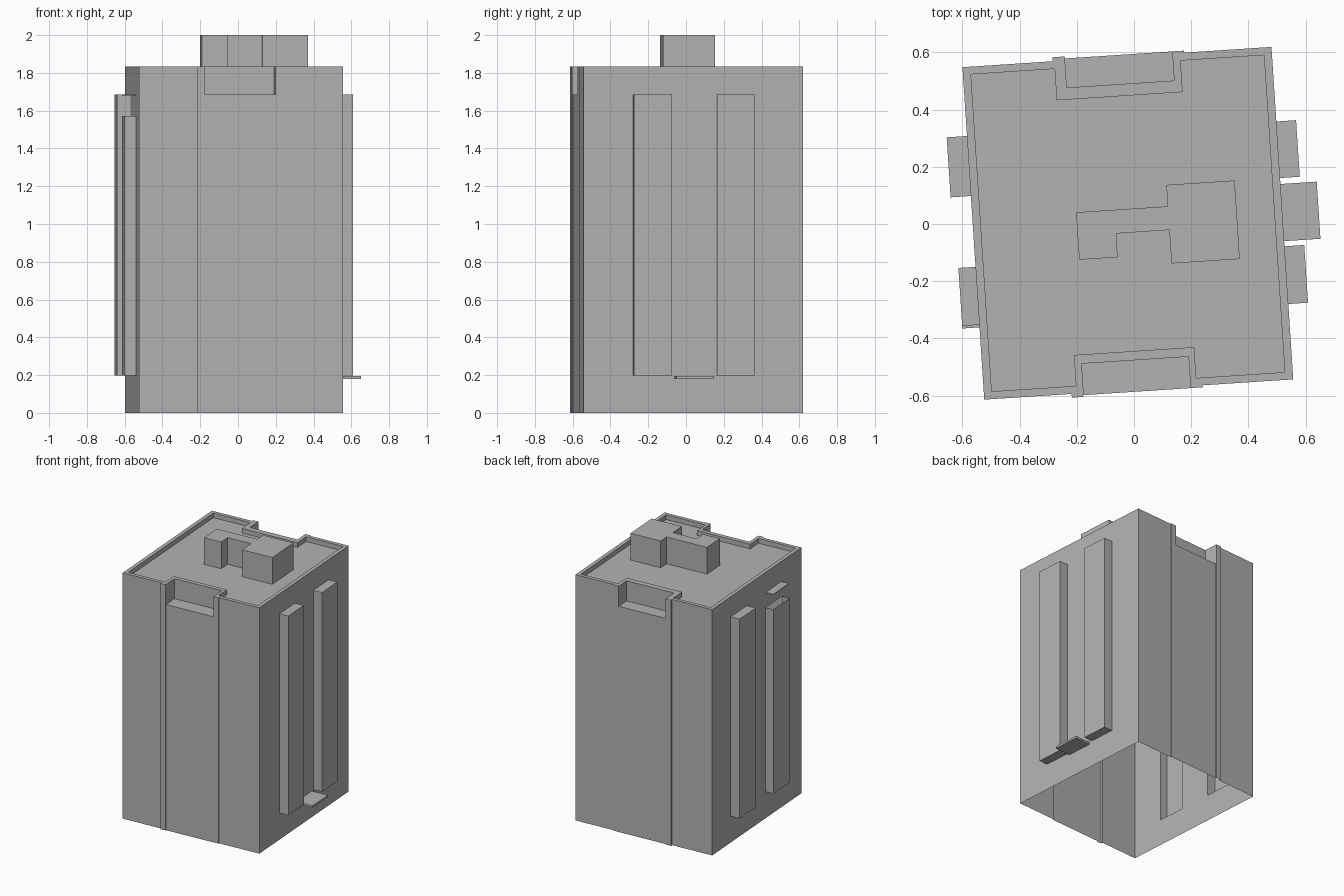
import bpy
import bmesh
from math import radians

if "Cube" in bpy.data.objects:
    bpy.data.objects.remove(bpy.data.objects["Cube"], do_unlink=True)

GREY = (0.45, 0.45, 0.45, 1)
grey = bpy.data.materials.new("plain grey")
grey.use_nodes = True
grey.diffuse_color = GREY
grey.node_tree.nodes["Principled BSDF"].inputs["Base Color"].default_value = GREY

HALF_W, HALF_D = 0.541, 0.582
PARAPET, ROOF, LEDGE = 1.835, 1.80, 1.685


def prism(name, outline, z0, z1):
    """Extrude a plan outline, turned to the building's slight angle."""
    bm = bmesh.new()
    base = bm.faces.new([bm.verts.new((x, y, z0)) for x, y in outline])
    top = bmesh.ops.extrude_face_region(bm, geom=[base])["geom"]
    for v in top:
        if isinstance(v, bmesh.types.BMVert):
            v.co.z = z1
    bmesh.ops.recalc_face_normals(bm, faces=bm.faces)
    mesh = bpy.data.meshes.new(name)
    bm.to_mesh(mesh)
    bm.free()
    mesh.materials.append(grey)
    ob = bpy.data.objects.new(name, mesh)
    ob.location = (-0.0215, 0.0025, 0)
    ob.rotation_euler.z = radians(3.75)
    bpy.context.collection.objects.link(ob)
    return ob


def box(name, x0, x1, y0, y1, z0, z1):
    return prism(name, [(x0, y0), (x1, y0), (x1, y1), (x0, y1)], z0, z1)


def combine(target, other, operation):
    """Apply a boolean and remove the helper."""
    mod = target.modifiers.new(operation, "BOOLEAN")
    mod.object, mod.operation, mod.solver = other, operation, "EXACT"
    bpy.context.view_layer.objects.active = target
    bpy.ops.object.modifier_apply(modifier=mod.name)
    bpy.data.objects.remove(other, do_unlink=True)


# Main block, with a shallow bay and a slim pier at front and back
tower = prism("tower", [
    (-HALF_W, -HALF_D), (-0.235, -HALF_D), (-0.235, -0.595), (-0.195, -0.595),
    (-0.195, -0.589), (0.223, -0.589), (0.223, -HALF_D), (HALF_W, -HALF_D),
    (HALF_W, HALF_D), (0.235, HALF_D), (0.235, 0.589), (-0.182, 0.589),
    (-0.182, 0.596), (-0.225, 0.596), (-0.225, HALF_D), (-HALF_W, HALF_D)], 0, PARAPET)

# Sunken roof inside the parapet, stepping around both balconies
roof_cut = prism("roof_cut", [
    (-0.513, -0.555), (-0.218, -0.555), (-0.218, -0.447), (0.203, -0.447),
    (0.203, -0.555), (0.513, -0.555), (0.513, 0.555), (0.221, 0.555),
    (0.221, 0.445), (-0.22, 0.445), (-0.22, 0.555), (-0.513, 0.555)], ROOF, 2.2)
combine(tower, roof_cut, "DIFFERENCE")
combine(tower, box("front_balcony_cut", -0.193, 0.181, -0.8, -0.479, LEDGE, 2.2), "DIFFERENCE")
combine(tower, box("back_balcony_cut", -0.182, 0.194, 0.487, 0.8, LEDGE, 2.2), "DIFFERENCE")

# Tall hollow bays on both sides
for x0, x1, y0, y1, top in [
        (0.527, 0.61, 0.123, 0.321, LEDGE), (0.527, 0.61, -0.318, -0.116, LEDGE),
        (-0.612, -0.527, 0.131, 0.341, LEDGE), (-0.601, -0.527, -0.329, -0.117, 1.572)]:
    combine(tower, box("side_bay", x0, x1, y0, y1, 0.197, top), "UNION")

# Rooftop machine room
machine_room = prism("machine_room", [
    (-0.178, 0.05), (0.143, 0.05), (0.143, 0.125), (0.382, 0.125), (0.382, -0.15),
    (0.143, -0.15), (0.143, -0.033), (-0.043, -0.033), (-0.043, -0.116),
    (-0.178, -0.116)], ROOF - 0.01, 2.0)
combine(tower, machine_room, "UNION")

# Open the underside and the top of the short bay
bm = bmesh.new()
bm.from_mesh(tower.data)
openings = [f for f in bm.faces
            if all(v.co.z < 0.001 for v in f.verts)
            or all(abs(v.co.z - 1.572) < 0.001 for v in f.verts)]
bmesh.ops.delete(bm, geom=openings, context="FACES")
bm.to_mesh(tower.data)
bm.free()

# Thin slabs: entrance canopy and the cap floating over the short bay
box("entrance_canopy", HALF_W, 0.668, -0.098, 0.102, 0.18, 0.195)
box("short_bay_cap", -0.601, -HALF_W, -0.32, -0.117, 1.68, 1.685)
